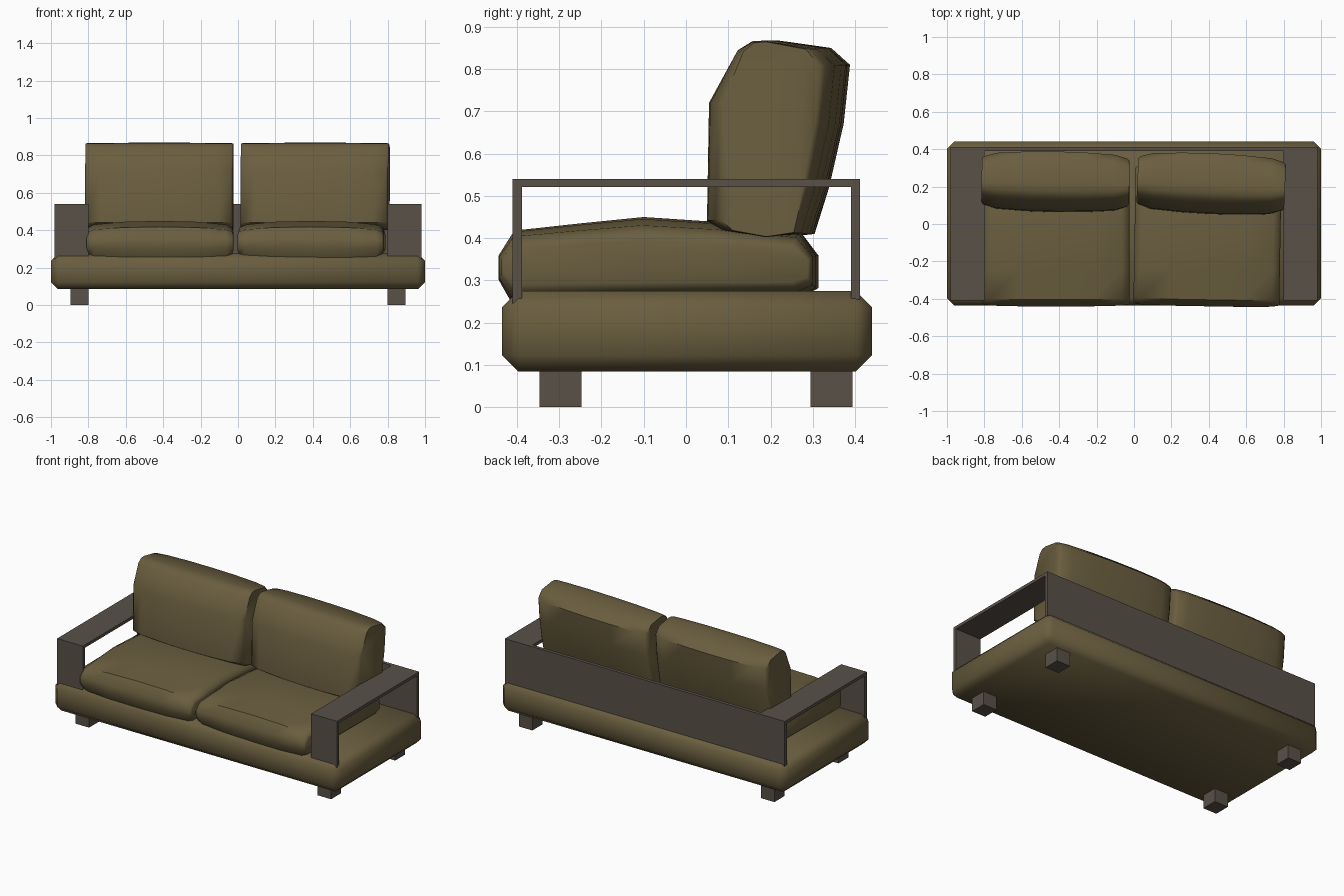
import bpy, bmesh, math
from mathutils import Matrix

if "Cube" in bpy.data.objects:
    bpy.data.objects.remove(bpy.data.objects["Cube"])


def material(name, color):
    m = bpy.data.materials.new(name)
    m.diffuse_color = (*color, 1)
    m.use_nodes = True
    m.node_tree.nodes["Principled BSDF"].inputs["Base Color"].default_value = m.diffuse_color
    return m


fabric = material("olive_fabric", (0.145, 0.112, 0.05))
wood = material("dark_wood", (0.10, 0.082, 0.066))


def finish(name, bm, mat, smooth=None):
    bmesh.ops.recalc_face_normals(bm, faces=bm.faces)
    me = bpy.data.meshes.new(name)
    bm.to_mesh(me)
    bm.free()
    ob = bpy.data.objects.new(name, me)
    bpy.context.collection.objects.link(ob)
    me.materials.append(mat)
    if smooth:
        bpy.ops.object.select_all(action='DESELECT')
        ob.select_set(True)
        bpy.context.view_layer.objects.active = ob
        bpy.ops.object.shade_smooth_by_angle(angle=math.radians(smooth))
    return ob


def box(name, lo, hi, mat, bevel=0, smooth=None):
    bm = bmesh.new()
    bmesh.ops.create_cube(bm, size=1)
    for v in bm.verts:
        v.co = [(a + b) / 2 + c * (b - a) for a, b, c in zip(lo, hi, v.co)]
    if bevel:
        bmesh.ops.bevel(bm, geom=bm.edges[:], offset=bevel, segments=1, affect='EDGES')
    return finish(name, bm, mat, smooth)


def cushion(name, profile, stations, centre, half, cx, dy=0, turn=0):
    """Loft a (y, z) profile along x; stations are (x fraction, y scale, z scale)."""
    bm = bmesh.new()
    cy, cz = centre
    rings = [[bm.verts.new((u * half, (y - cy) * sy, cz + (z - cz) * sz)) for y, z in profile]
             for u, sy, sz in stations]
    n = len(profile)
    for a, b in zip(rings, rings[1:]):
        for i in range(n):
            j = (i + 1) % n
            bm.faces.new((a[i], a[j], b[j], b[i]))
    bm.faces.new(rings[0])
    bm.faces.new(rings[-1])
    bm.transform(Matrix.Translation((cx, cy + dy, 0)) @ Matrix.Rotation(math.radians(turn), 4, 'Z'))
    return finish(name, bm, fabric, 50)


def symmetric(half):
    return [(-u, a, b) for u, a, b in half] + [(0, 1, 1)] + half[::-1]


# Upholstered base
box("base", (-1, -0.435, 0.085), (1, 0.44, 0.275), fabric, 0.038, 50)

# Wooden back panel, open arm frames and feet
box("back_panel", (-0.98, 0.39, 0.255), (0.98, 0.412, 0.54), wood)
for s, side in ((-1, "left"), (1, "right")):
    x0, x1 = sorted((s * 0.80, s * 0.98))
    box(side + "_arm_top", (x0, -0.41, 0.521), (x1, 0.39, 0.54), wood)
    box(side + "_arm_front", (x0, -0.41, 0.245), (x1, -0.388, 0.521), wood)
    f0, f1 = sorted((s * 0.80, s * 0.895))
    for end, y in (("front", -0.347), ("back", 0.294)):
        box(f"{side}_{end}_foot", (f0, y, 0), (f1, y + 0.1, 0.1), wood)

# Seat cushions
seat = [(-0.44, 0.30), (-0.44, 0.36), (-0.405, 0.418), (-0.25, 0.435), (-0.1, 0.45),
        (0.08, 0.438), (0.27, 0.415), (0.31, 0.36), (0.31, 0.28), (0.27, 0.26),
        (-0.1, 0.255), (-0.41, 0.245)]
seat_x = symmetric([(1, 0.96, 0.5), (0.985, 0.975, 0.68), (0.9, 0.99, 0.83), (0.5, 1, 0.96)])
cushion("left_seat_cushion", seat, seat_x, (-0.065, 0.335), 0.392, -0.417)
cushion("right_seat_cushion", seat, seat_x, (-0.065, 0.335), 0.39, 0.393, 0, -1)

# Back cushions, leaning backwards
back = [(0.055, 0.44), (0.06, 0.72), (0.13, 0.845), (0.165, 0.866), (0.205, 0.868),
        (0.335, 0.85), (0.38, 0.81), (0.365, 0.67), (0.33, 0.52), (0.295, 0.41),
        (0.205, 0.40), (0.095, 0.415)]
back_x = symmetric([(1, 0.72, 0.985), (0.97, 0.8, 0.99), (0.8, 0.92, 0.99), (0.4, 0.98, 1)])
cushion("left_back_cushion", back, back_x, (0.22, 0.64), 0.395, -0.42, 0.008, -1)
cushion("right_back_cushion", back, back_x, (0.22, 0.64), 0.395, 0.413, -0.002, -2.5)
